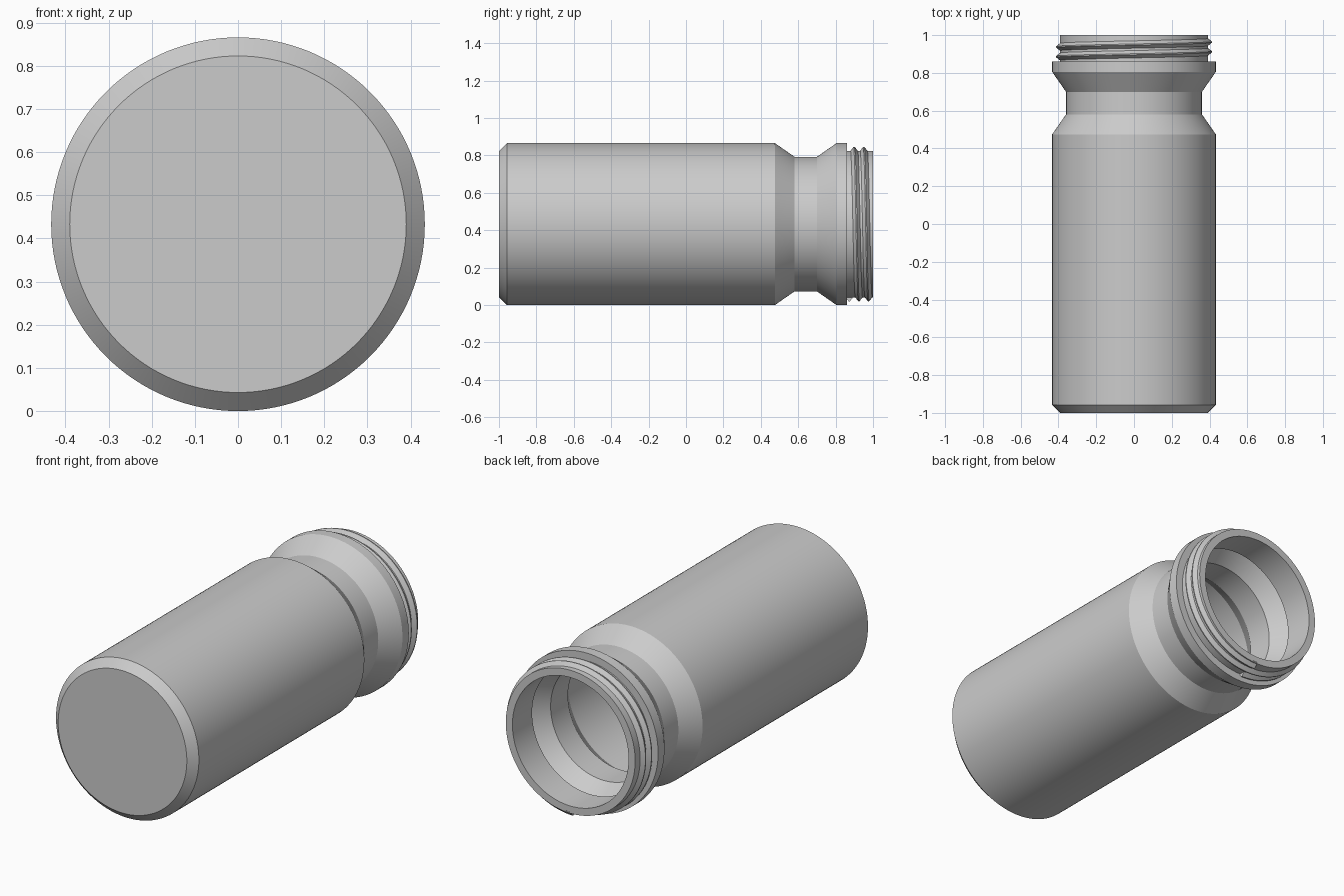
import bpy, bmesh, math
from mathutils import Vector

cube = bpy.data.objects.get("Cube")
if cube:
    bpy.data.objects.remove(cube)

RADIUS = 0.433   # widest radius, also the height of the lying axis
SEGMENTS = 128

grey = bpy.data.materials.new("plain grey")
grey.use_nodes = True
grey.diffuse_color = (0.6, 0.6, 0.6, 1)
grey.node_tree.nodes["Principled BSDF"].inputs["Base Color"].default_value = grey.diffuse_color


def finish(bm, name):
    bmesh.ops.recalc_face_normals(bm, faces=bm.faces)
    mesh = bpy.data.meshes.new(name)
    bm.to_mesh(mesh)
    bm.free()
    mesh.materials.append(grey)
    obj = bpy.data.objects.new(name, mesh)
    bpy.context.collection.objects.link(obj)
    bpy.ops.object.select_all(action="DESELECT")
    obj.select_set(True)
    bpy.context.view_layer.objects.active = obj
    bpy.ops.object.shade_smooth_by_angle(angle=math.radians(25))
    return obj


def ring_point(radius, angle, y):
    """Point around the lying axis, angle measured from the underside."""
    return Vector((-radius * math.sin(angle), y, RADIUS - radius * math.cos(angle)))


# Bottle: outer wall from base to rim, then inner wall back to the floor
profile = [
    (0.39, -1.0), (RADIUS, -0.957), (RADIUS, 0.475), (0.36, 0.58),
    (0.36, 0.70), (RADIUS, 0.805), (RADIUS, 0.86), (0.392, 0.86),
    (0.392, 1.0), (0.352, 1.0), (0.352, 0.83), (0.39, 0.815),
    (0.32, 0.715), (0.32, 0.565), (0.393, 0.46), (0.393, -0.94), (0.375, -0.96),
]
bm = bmesh.new()
rings = [[bm.verts.new(ring_point(r, math.tau * i / SEGMENTS, y))
          for i in range(SEGMENTS)] for r, y in profile]
for a, b in zip(rings, rings[1:]):
    for i in range(SEGMENTS):
        j = (i + 1) % SEGMENTS
        bm.faces.new((a[i], a[j], b[j], b[i]))
bm.faces.new(rings[0])    # base
bm.faces.new(rings[-1])   # inside floor
finish(bm, "bottle_body")

# Screw thread: a triangular ridge swept along two helical turns
TURNS, PITCH, START = 2, 0.0515, 0.873
section = [(0.385, -0.025), (0.413, -0.003), (0.413, 0.003), (0.385, 0.025)]
bm = bmesh.new()
steps = TURNS * SEGMENTS
cuts = [[bm.verts.new(ring_point(r, math.tau * i / SEGMENTS, START + PITCH * i / SEGMENTS + dy))
         for r, dy in section] for i in range(steps + 1)]
for a, b in zip(cuts, cuts[1:]):
    for k in range(len(section)):
        n = (k + 1) % len(section)
        bm.faces.new((a[k], a[n], b[n], b[k]))
bm.faces.new(cuts[0])
bm.faces.new(cuts[-1])
finish(bm, "screw_thread")
